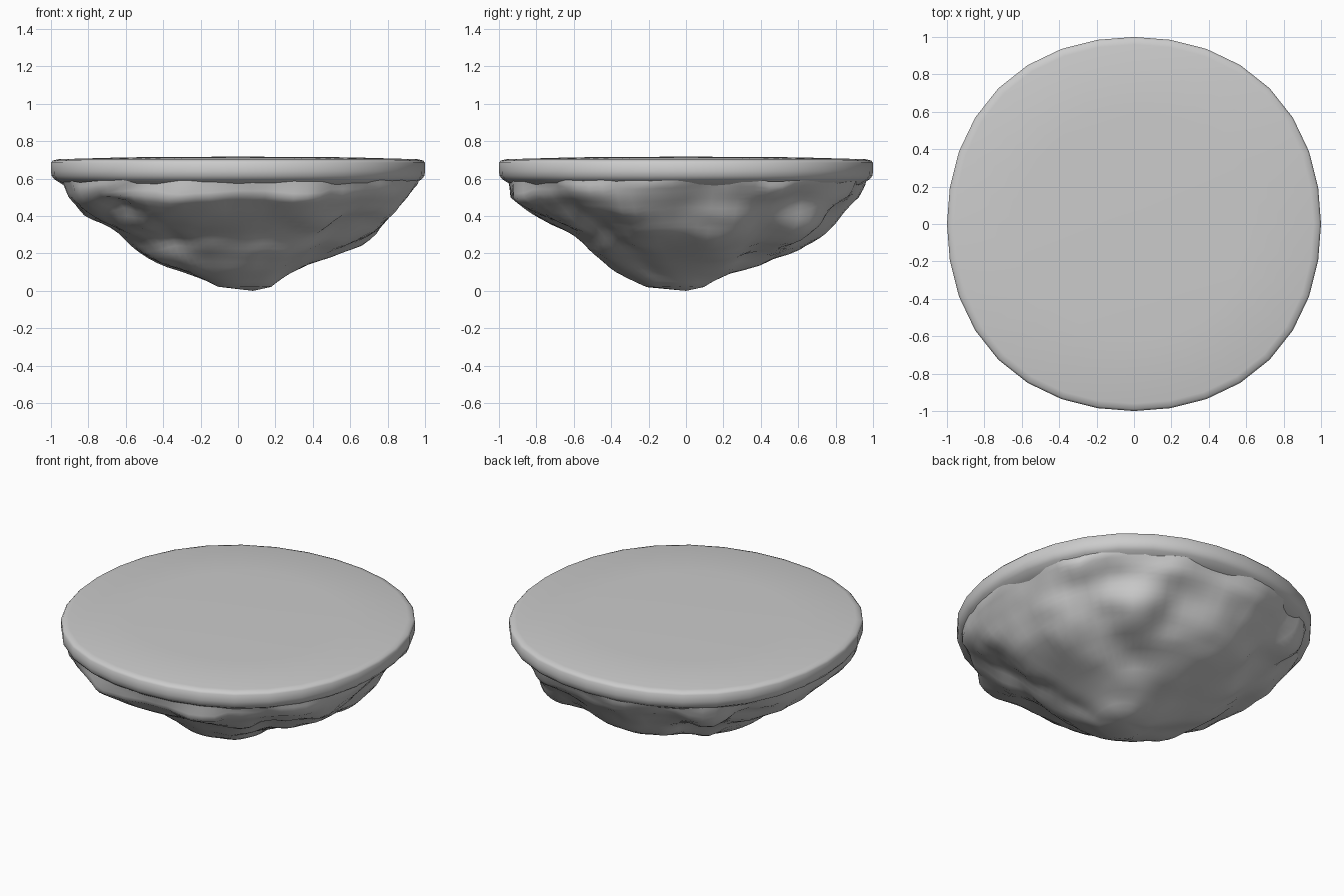
import bpy, bmesh, math
from mathutils import Vector, noise

if "Cube" in bpy.data.objects:
    bpy.data.objects.remove(bpy.data.objects["Cube"])


def make_object(name, rings, caps):
    """Skin a list of equal-length vertex rings; caps = (bottom, top) centre points or None."""
    bm = bmesh.new()
    vr = [[bm.verts.new(p) for p in ring] for ring in rings]
    n = len(vr[0])
    for a, b in zip(vr, vr[1:]):
        for i in range(n):
            j = (i + 1) % n
            bm.faces.new((a[i], a[j], b[j], b[i]))
    for ring, centre in ((vr[0], caps[0]), (vr[-1], caps[1])):
        if centre:
            c = bm.verts.new(centre)
            for i in range(n):
                bm.faces.new((ring[i], ring[(i + 1) % n], c))
    bmesh.ops.recalc_face_normals(bm, faces=bm.faces)
    me = bpy.data.meshes.new(name)
    bm.to_mesh(me)
    bm.free()
    ob = bpy.data.objects.new(name, me)
    bpy.context.collection.objects.link(ob)
    return ob


def smooth(ob, degrees):
    bpy.ops.object.select_all(action='DESELECT')
    ob.select_set(True)
    bpy.context.view_layer.objects.active = ob
    bpy.ops.object.shade_smooth_by_angle(angle=math.radians(degrees))


def diagonal(a):
    """0 on the axes, 1 on the diagonals."""
    return math.sin(2 * a) ** 2


def outline(r, z, n=32):
    """Slightly squarish circle."""
    ring = []
    for i in range(n):
        a = 2 * math.pi * i / n
        q = r * (1 + 0.026 * diagonal(a))
        ring.append((q * math.cos(a), q * math.sin(a), z))
    return ring


# Ground slab: 32-sided disc with softened rim and rounded underside
slab_profile = [(0.80, 0.535), (0.88, 0.55), (0.94, 0.57), (0.98, 0.595), (0.997, 0.615),
                (1.0, 0.64), (1.0, 0.685), (0.99, 0.697), (0.96, 0.704), (0.6, 0.714)]
slab = make_object("ground_slab", [outline(r, z) for r, z in slab_profile],
                   ((0, 0, 0.535), (0, 0, 0.718)))
smooth(slab, 60)

# Rock underside: radii at each level towards right, back, left and front
levels = [0.02, 0.10, 0.20, 0.30, 0.40, 0.50, 0.60]
radii = [(0.18, 0.08, 0.10, 0.21), (0.28, 0.25, 0.28, 0.40), (0.51, 0.60, 0.49, 0.53),
         (0.73, 0.73, 0.62, 0.61), (0.84, 0.82, 0.81, 0.80), (0.91, 0.92, 0.91, 0.94),
         (0.97, 0.97, 0.96, 0.96)]


def rock_radius(z, a):
    k = 0
    while k < len(levels) - 2 and z > levels[k + 1]:
        k += 1
    t = (z - levels[k]) / (levels[k + 1] - levels[k])
    u = (a / (math.pi / 2)) % 4
    q, f = int(u), u - int(u)
    f = f * f * (3 - 2 * f)
    row = [lo + (hi - lo) * t for lo, hi in zip(radii[k], radii[k + 1])]
    return (row[q] * (1 - f) + row[(q + 1) % 4] * f) * (1 + 0.045 * diagonal(a))


SEG, STEPS = 80, 24
rock_rings = []
for s in range(STEPS + 1):
    z = 0.02 + 0.58 * s / STEPS
    ring = []
    for i in range(SEG):
        a = 2 * math.pi * i / SEG
        d = Vector((math.cos(a), math.sin(a), 0))
        p = d * rock_radius(z, a) + Vector((0, 0, z))
        bump = 0.10 * noise.noise(p * 3.2 + Vector((4, 1, 7))) + 0.03 * noise.noise(p * 7)
        fade = min(1, 0.2 + z / 0.3) * (0.4 + 0.6 * diagonal(a))
        p += (d * 0.8 - Vector((0, 0, 0.6))) * (bump - 0.012) * fade
        # stay inside the slab outline
        limit = 0.97 * (1 + 0.026 * diagonal(a))
        r = math.hypot(p.x, p.y)
        if r > limit:
            p.x, p.y = p.x * limit / r, p.y * limit / r
        p.z = max(p.z, 0.008)
        ring.append(p)
    rock_rings.append(ring)
rock = make_object("rock_underside", rock_rings, ((0.08, 0, 0), None))
smooth(rock, 60)
